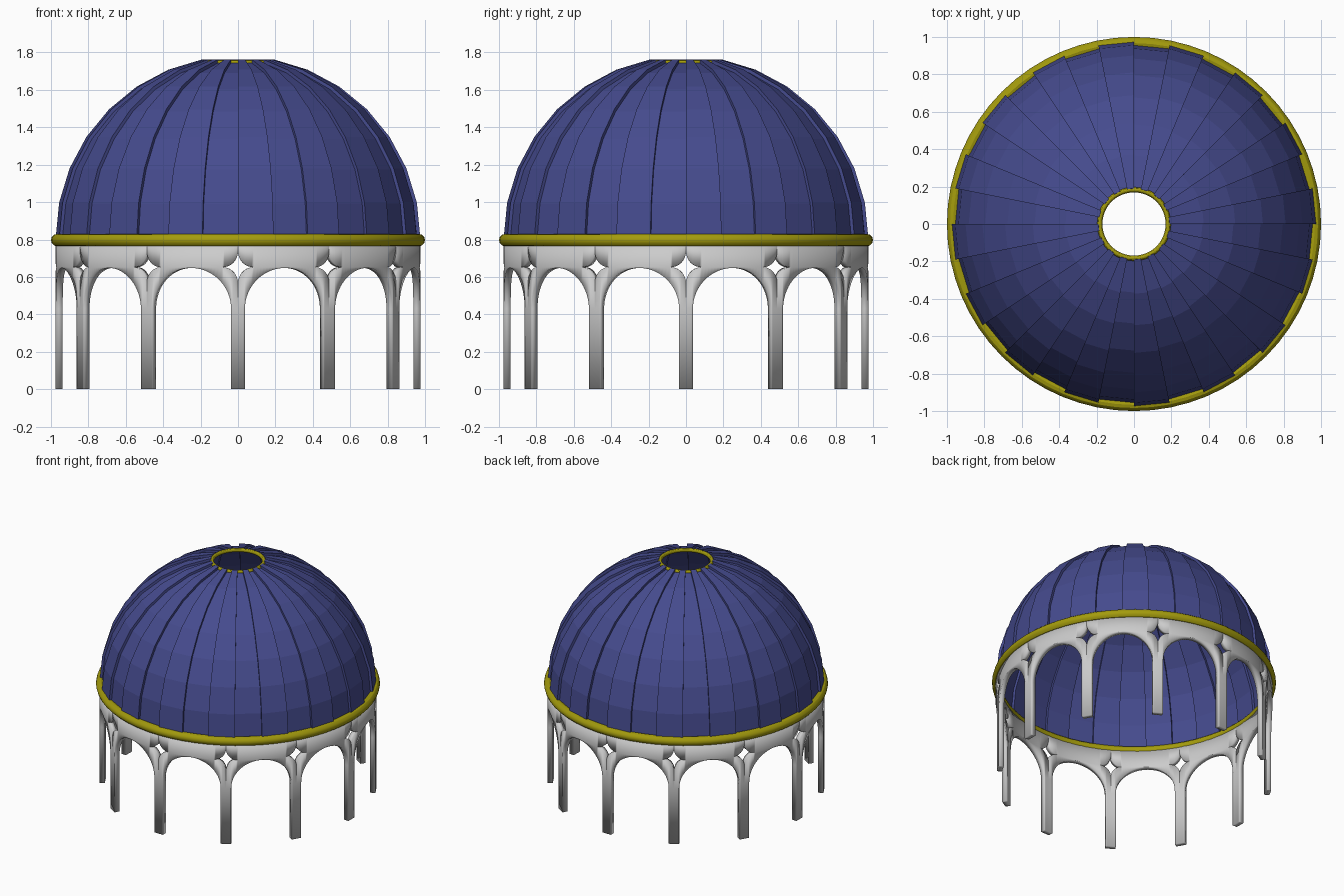
import bpy, bmesh, math

if "Cube" in bpy.data.objects:
    bpy.data.objects.remove(bpy.data.objects["Cube"])

def material(name, rgb):
    m = bpy.data.materials.new(name)
    m.diffuse_color = (*rgb, 1)
    m.use_nodes = True
    m.node_tree.nodes["Principled BSDF"].inputs["Base Color"].default_value = m.diffuse_color
    return m

def add_object(name, bm, mat=None):
    me = bpy.data.meshes.new(name)
    bm.to_mesh(me)
    bm.free()
    ob = bpy.data.objects.new(name, me)
    bpy.context.collection.objects.link(ob)
    if mat:
        me.materials.append(mat)
    return ob

def smooth(ob):
    bpy.ops.object.select_all(action='DESELECT')
    ob.select_set(True)
    bpy.context.view_layer.objects.active = ob
    bpy.ops.object.shade_smooth_by_angle(angle=math.radians(30))

blue = material("dome_blue", (0.06, 0.07, 0.27))
gold = material("trim_gold", (0.37, 0.33, 0.004))

# Arcade: twelve columns joined by round arches, with a pierced star over each column
R, BAYS = 0.975, 12
HALF = math.pi / BAYS * R          # half a bay, measured along the wall
COL, SPRING, TOP = 0.037, 0.43, 0.785
STAR, STAR_Z = 0.085, 0.652
ARCH = HALF - COL

def star(u):                       # half height of the star opening
    u = abs(u)
    return math.sqrt(max(0, 1)) * (STAR - math.sqrt(STAR**2 - (STAR - u)**2)) if u < STAR else 0

def arch(u):                       # underside of the wall
    u = abs(u)
    return SPRING + math.sqrt(max(0, ARCH**2 - (HALF - u)**2)) if u > COL + 1e-6 else SPRING

half = [0, .0008, .003, .007, .013, .02, .028, COL, .038, .041, .046, .053, .062, .073, STAR]
half += [STAR + (HALF - STAR) * i / 10 for i in range(1, 11)]
us = [-u for u in reversed(half[1:])] + half

bm = bmesh.new()
for k in range(BAYS):
    mid = 2 * math.pi * k / BAYS
    def vert(u, z):
        a = mid + u / R
        return bm.verts.new((R * math.cos(a), R * math.sin(a), z))
    def quad(u0, u1, lo, hi):
        bm.faces.new([vert(u0, lo(u0)), vert(u1, lo(u1)), vert(u1, hi(u1)), vert(u0, hi(u0))])
    for u0, u1 in zip(us, us[1:]):
        quad(u0, u1, lambda u: STAR_Z + star(u), lambda u: TOP)
        quad(u0, u1, arch, lambda u: STAR_Z - star(u))
        if max(abs(u0), abs(u1)) <= COL + 1e-6:
            quad(u0, u1, lambda u: 0, lambda u: SPRING)
bmesh.ops.remove_doubles(bm, verts=bm.verts, dist=1e-5)
arcade = add_object("arcade", bm)
sol = arcade.modifiers.new("thickness", 'SOLIDIFY')
sol.thickness, sol.offset = 0.037, -1

# Dome: faceted half sphere with an open top and every second panel raised
LOW, HIGH, CENTRE = 0.957, 0.975, 0.807
bm = bmesh.new()
bmesh.ops.create_uvsphere(bm, u_segments=32, v_segments=16, radius=LOW)
bmesh.ops.delete(bm, geom=[v for v in bm.verts if v.co.z < -0.01 or v.co.z > LOW * 0.99],
                 context='VERTS')
raised = []
for f in bm.faces:
    c = f.calc_center_median()
    if int((math.atan2(c.y, c.x) % (2 * math.pi)) / (math.pi / 16)) % 2 == 0:
        raised.append(f)
ext = bmesh.ops.extrude_face_region(bm, geom=raised)
for g in ext["geom"]:
    if isinstance(g, bmesh.types.BMVert):
        g.co *= HIGH / LOW
bmesh.ops.delete(bm, geom=[f for f in raised if f.is_valid], context='FACES')
bmesh.ops.translate(bm, verts=bm.verts, vec=(0, 0, CENTRE))
add_object("dome", bm, blue)

# Gold rings at the foot of the dome and around the opening
for name, major, minor, z in (("base_ring", 0.967, 0.033, 0.797),
                              ("top_ring", 0.183, 0.014, 1.746)):
    bpy.ops.mesh.primitive_torus_add(major_segments=64, minor_segments=12,
                                     major_radius=major, minor_radius=minor, location=(0, 0, z))
    ring = bpy.context.object
    ring.name = name
    ring.data.materials.append(gold)
    smooth(ring)
smooth(arcade)
